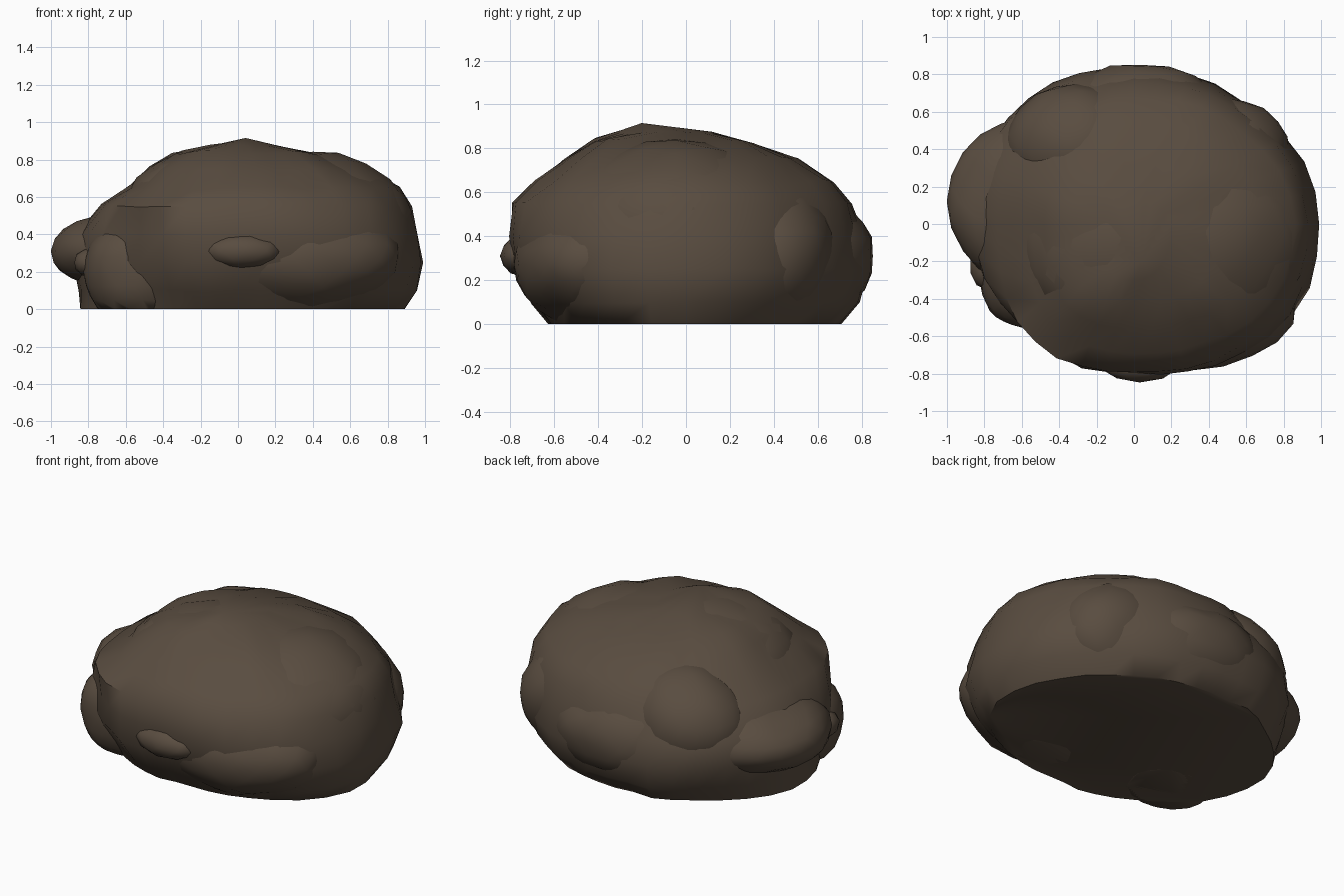
import bpy, bmesh, math
from mathutils import Vector, noise

if "Cube" in bpy.data.objects:
    bpy.data.objects.remove(bpy.data.objects["Cube"])

stone = bpy.data.materials.new("brown stone")
stone.use_nodes = True
colour = (0.1, 0.073, 0.051, 1)
stone.diffuse_color = colour
bsdf = stone.node_tree.nodes["Principled BSDF"]
bsdf.inputs["Base Color"].default_value = colour
bsdf.inputs["Roughness"].default_value = 0.9

parts = []


def roughen(bm, strength, seed):
    """Push the points in and out along their normals with soft noise."""
    bm.normal_update()
    offset = Vector((seed * 7.3, seed * 3.1, seed))
    for v in bm.verts:
        broad = noise.noise(v.co * 3 + offset)
        fine = noise.noise(v.co * 7 + offset)
        v.co += v.normal * strength * (broad + 0.6 * fine)


def finish(name, bm):
    """Slice the part flat on the ground and turn it into an object."""
    cut = bmesh.ops.bisect_plane(bm, geom=bm.verts[:] + bm.edges[:] + bm.faces[:],
                                 plane_co=(0, 0, 0), plane_no=(0, 0, -1), clear_outer=True)
    rim = [e for e in cut["geom_cut"] if isinstance(e, bmesh.types.BMEdge) and e.is_boundary]
    if rim:
        bmesh.ops.holes_fill(bm, edges=rim)
    bmesh.ops.recalc_face_normals(bm, faces=bm.faces)
    mesh = bpy.data.meshes.new(name)
    bm.to_mesh(mesh)
    bm.free()
    mesh.materials.append(stone)
    obj = bpy.data.objects.new(name, mesh)
    bpy.context.collection.objects.link(obj)
    parts.append(obj)


# Main boulder: rings lofted from four side profiles
heights = (-0.05, 0.1, 0.25, 0.4, 0.55, 0.65, 0.75, 0.83, 0.875)
east = (0.86, 0.96, 1.0, 0.97, 0.93, 0.86, 0.69, 0.48, 0.2)
west = (0.84, 0.85, 0.88, 0.86, 0.72, 0.57, 0.47, 0.35, 0.18)
south = (0.58, 0.7, 0.8, 0.81, 0.79, 0.69, 0.56, 0.42, 0.3)
north = (0.67, 0.79, 0.84, 0.82, 0.76, 0.68, 0.51, 0.32, 0.12)
# Corner squareness (lower, upper), keyed by east and north
corners = {(True, True): (1.85, 2.0), (False, True): (2.15, 2.0),
           (False, False): (1.9, 2.7), (True, False): (2.3, 2.25)}
SIDES = 36
bm = bmesh.new()
rings = []
for z, e, w, s, n in zip(heights, east, west, south, north):
    ring = []
    for i in range(SIDES):
        a = math.tau * i / SIDES
        dx, dy = math.cos(a), math.sin(a)
        power = corners[dx > 0, dy > 0][z > 0.5]
        across = abs(dx) / (e if dx > 0 else w)
        along = abs(dy) / (n if dy > 0 else s)
        r = (across ** power + along ** power) ** (-1 / power)
        ring.append(bm.verts.new((dx * r, dy * r, z)))
    rings.append(ring)
for low, high in zip(rings, rings[1:]):
    for i in range(SIDES):
        j = (i + 1) % SIDES
        bm.faces.new((low[i], low[j], high[j], high[i]))
peak = bm.verts.new((0.04, -0.2, 0.905))
for i in range(SIDES):
    bm.faces.new((rings[-1][i], rings[-1][(i + 1) % SIDES], peak))
bmesh.ops.recalc_face_normals(bm, faces=bm.faces)
roughen(bm, 0.025, 1)
finish("main_boulder", bm)

# Shallow overlapping lumps: name, centre, radii, detail
lumps = (
    ("front_knob", (0.03, -0.75, 0.31), (0.21, 0.095, 0.09), 2),
    ("right_lump", (-0.6, 0.12, 0.31), (0.39, 0.45, 0.22), 3),
    ("right_knob", (-0.78, -0.22, 0.25), (0.1, 0.13, 0.08), 2),
    ("left_shoulder", (0.4, -0.05, 0.42), (0.54, 0.56, 0.42), 3),
    ("back_lump", (0.03, 0.5, 0.31), (0.5, 0.35, 0.3), 3),
    ("back_right_lump", (-0.3, 0.42, 0.4), (0.38, 0.33, 0.33), 3),
    ("front_lump", (0.3, -0.42, 0.27), (0.58, 0.37, 0.28), 3),
    ("top_cap", (-0.03, -0.1, 0.5), (0.6, 0.54, 0.39), 3),
    ("back_left_lump", (0.48, 0.38, 0.33), (0.36, 0.29, 0.32), 3),
    ("front_right_lump", (-0.5, -0.3, 0.2), (0.34, 0.28, 0.3), 3),
)
for seed, (name, centre, radii, detail) in enumerate(lumps, 2):
    bm = bmesh.new()
    bmesh.ops.create_icosphere(bm, subdivisions=detail, radius=1)
    bmesh.ops.scale(bm, vec=radii, verts=bm.verts)
    bmesh.ops.translate(bm, vec=centre, verts=bm.verts)
    roughen(bm, 0.01 if detail == 2 else 0.025, seed)
    finish(name, bm)

# Soft shading with a crisp base edge
bpy.ops.object.select_all(action="DESELECT")
for obj in parts:
    obj.select_set(True)
bpy.context.view_layer.objects.active = parts[0]
bpy.ops.object.shade_smooth_by_angle(angle=math.radians(50))
